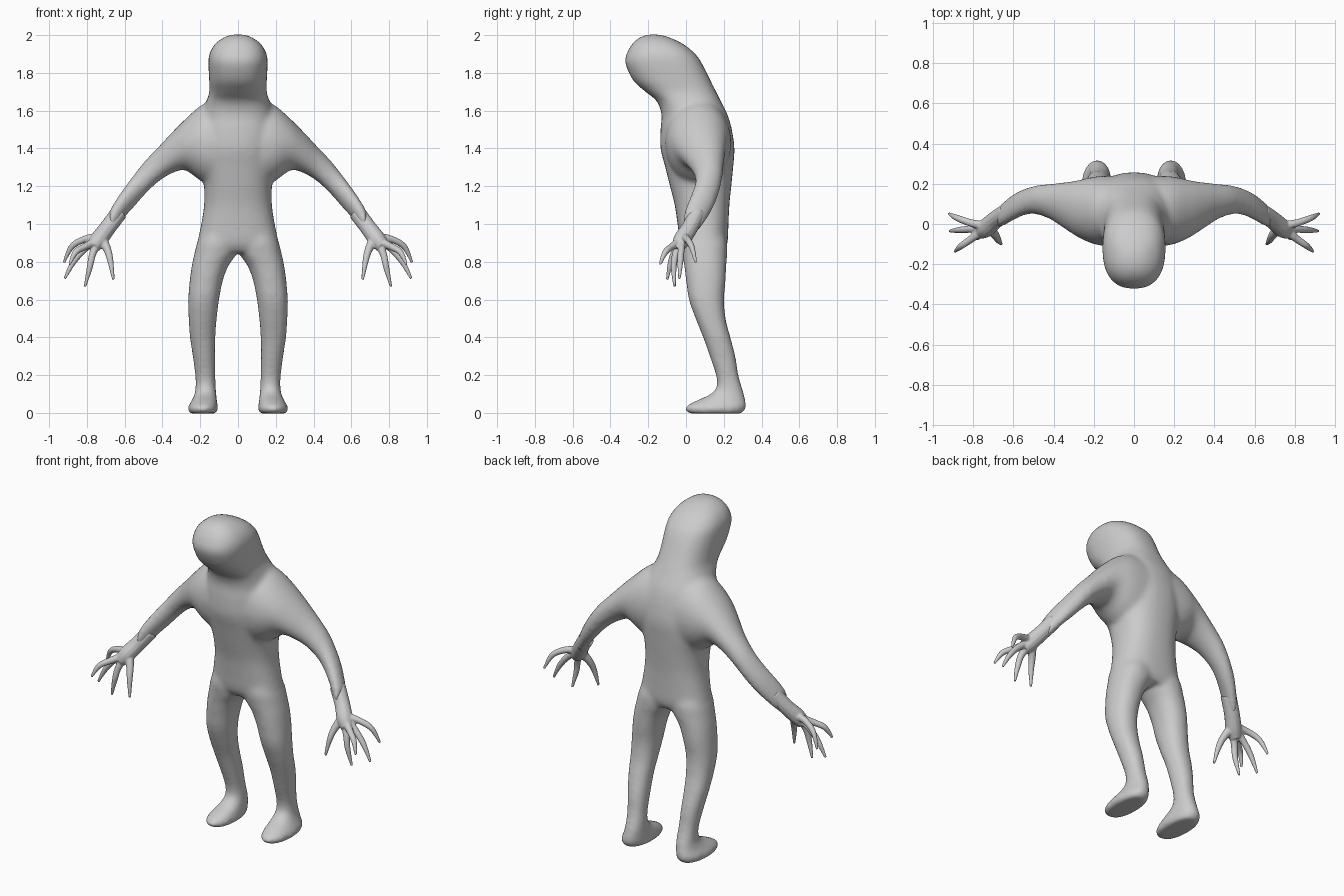
import bpy, bmesh, math
from mathutils import Vector

SIDES = 32


def resample(rows, steps=5):
    """Catmull-Rom interpolation between rows of numbers."""
    out = []
    for i in range(len(rows) - 1):
        a, b = rows[max(i - 1, 0)], rows[i]
        c, d = rows[i + 1], rows[min(i + 2, len(rows) - 1)]
        for s in range(steps):
            t = s / steps
            out.append([0.5 * (2 * q + (r - p) * t + (2 * p - 5 * q + 4 * r - u) * t * t
                               + (3 * q - p - 3 * r + u) * t ** 3)
                        for p, q, r, u in zip(a, b, c, d)])
    out.append(list(rows[-1]))
    return out


def skin(bm, rings):
    """Closed surface through a list of point rings."""
    vs = [[bm.verts.new(p) for p in ring] for ring in rings]
    faces = [bm.faces.new(vs[0]), bm.faces.new(vs[-1])]
    for a, b in zip(vs, vs[1:]):
        n = len(a)
        for i in range(n):
            j = (i + 1) % n
            faces.append(bm.faces.new((a[i], a[j], b[j], b[i])))
    bmesh.ops.recalc_face_normals(bm, faces=faces)


def loft(bm, rows, axis, side=1, power=2.0):
    """Rows: position on axis, then low/high limits on the two other axes."""
    rings = []
    for t, a0, a1, b0, b1 in resample(rows):
        ring = []
        for k in range(SIDES):
            ang = 2 * math.pi * k / SIDES
            c, s = math.cos(ang), math.sin(ang)
            u = (a0 + a1) / 2 + (a1 - a0) / 2 * math.copysign(abs(c) ** (2 / power), c)
            v = (b0 + b1) / 2 + (b1 - b0) / 2 * math.copysign(abs(s) ** (2 / power), s)
            ring.append((side * u, v, t) if axis == 'z' else (side * t, u, v))
        rings.append(ring)
    skin(bm, rings)


def tube(bm, pts, side=1):
    """Round tube through (x, y, z, radius) points."""
    path = resample(pts)
    rings = []
    for i, p in enumerate(path):
        d = Vector(path[min(i + 1, len(path) - 1)][:3]) - Vector(path[max(i - 1, 0)][:3])
        d.normalize()
        e = d.cross(Vector((0, 1, 0))).normalized()
        f = d.cross(e)
        ring = []
        for k in range(12):
            ang = 2 * math.pi * k / 12
            q = Vector(p[:3]) + (e * math.cos(ang) + f * math.sin(ang)) * p[3]
            ring.append((side * q.x, q.y, q.z))
        rings.append(ring)
    skin(bm, rings)


def finish(bm, name, voxel, iterations):
    """Fuse the overlapping pieces into one soft surface."""
    me = bpy.data.meshes.new(name)
    bm.to_mesh(me)
    bm.free()
    ob = bpy.data.objects.new(name, me)
    bpy.context.collection.objects.link(ob)
    rm = ob.modifiers.new("fuse", 'REMESH')
    rm.mode = 'VOXEL'
    rm.voxel_size = voxel
    rm.use_smooth_shade = True
    sm = ob.modifiers.new("soften", 'SMOOTH')
    sm.factor = 0.5
    sm.iterations = iterations
    return ob


# Torso, neck and head: z, x limits, y limits
half = [(0.85, .21, .00, .20), (0.90, .215, -.03, .22), (1.0, .195, -.045, .225),
        (1.1, .18, -.06, .23), (1.2, .18, -.085, .24), (1.3, .195, -.11, .25),
        (1.4, .20, -.135, .257), (1.5, .20, -.135, .243), (1.58, .19, -.13, .22),
        (1.65, .168, -.155, .185), (1.7, .152, -.215, .16), (1.76, .153, -.28, .13),
        (1.85, .157, -.322, .085), (1.9, .152, -.315, .05), (1.95, .125, -.288, -.01),
        (1.985, .08, -.25, -.08), (2.003, .035, -.205, -.14)]
body = bmesh.new()
loft(body, [(z, -w, w, f, b) for z, w, f, b in half], 'z', power=2.4)

# Arm with sloping shoulder: x, y limits, z limits
arm = [(0.0, -.10, .24, 1.22, 1.66), (.12, -.11, .24, 1.2, 1.66),
       (.20, -.10, .235, 1.23, 1.625), (.28, -.065, .217, 1.285, 1.555),
       (.35, -.02, .207, 1.268, 1.485), (.42, .025, .20, 1.225, 1.41),
       (.487, .048, .192, 1.162, 1.34), (.54, .045, .177, 1.102, 1.275),
       (.60, .018, .148, 1.035, 1.195), (.645, -.008, .112, .978, 1.13),
       (.68, -.02, .08, .945, 1.07)]

# Leg and foot: z, x limits, y limits
leg = [(.96, .01, .19, -.02, .20), (.90, -.005, .217, -.028, .218),
       (.84, .008, .232, -.02, .218), (.78, .05, .245, -.01, .214),
       (.70, .08, .256, .0, .21), (.60, .10, .264, .015, .202),
       (.50, .112, .262, .05, .21), (.40, .12, .255, .09, .236),
       (.30, .121, .24, .125, .262), (.20, .12, .227, .158, .278),
       (.14, .118, .225, .163, .295), (.10, .115, .23, .13, .308),
       (.065, .111, .245, .055, .315), (.035, .107, .264, .0, .32),
       (.012, .108, .264, -.003, .31), (-.004, .118, .255, .02, .295)]
for s in (1, -1):
    loft(body, arm, 'x', side=s)
    loft(body, leg, 'z', side=s, power=2.2)
finish(body, "body", 0.012, 14)

# Hands: wrist and palm, then thumb and four spread fingers
palm = [(.63, .06, 1.06, .045), (.69, .02, .98, .044),
        (.735, -.02, .92, .046), (.765, -.04, .88, .036)]
digits = [
    [(.74, -.01, .93, .024), (.81, .005, .92, .019), (.88, .03, .88, .016), (.922, .052, .795, .007)],
    [(.74, -.02, .92, .024), (.81, -.025, .87, .019), (.87, -.03, .80, .016), (.918, -.035, .71, .007)],
    [(.74, -.03, .91, .024), (.77, -.055, .84, .019), (.785, -.065, .77, .016), (.81, -.06, .668, .007)],
    [(.75, -.03, .91, .024), (.81, -.075, .88, .019), (.86, -.11, .85, .016), (.892, -.138, .785, .007)],
    [(.72, -.02, .92, .028), (.69, -.055, .86, .021), (.675, -.08, .80, .016), (.66, -.10, .705, .007)],
]
for s, label in ((1, "left_hand"), (-1, "right_hand")):
    hand = bmesh.new()
    tube(hand, palm, s)
    for d in digits:
        tube(hand, d, s)
    finish(hand, label, 0.005, 4)
